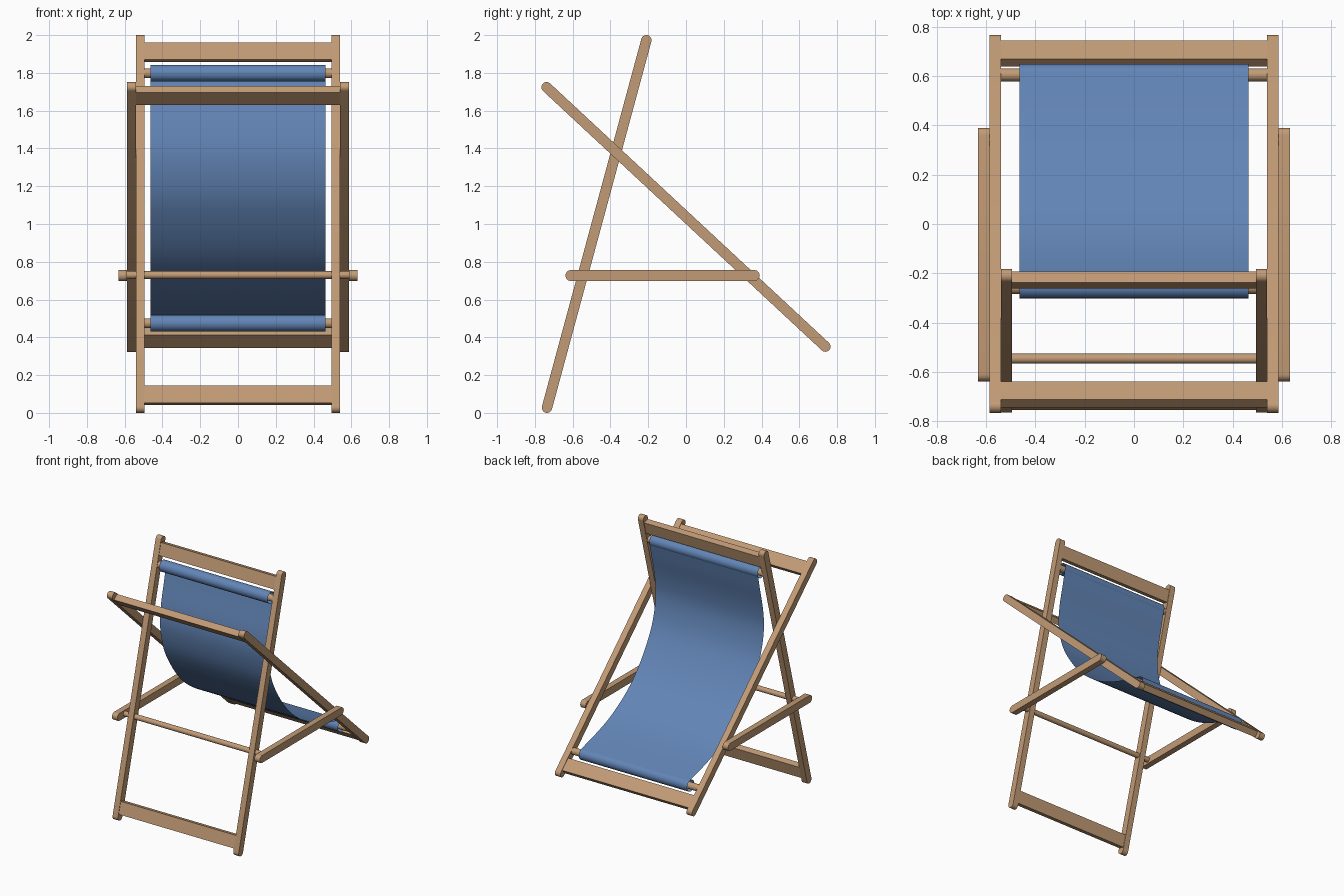
import bpy, bmesh, math
from mathutils import Vector

if "Cube" in bpy.data.objects:
    bpy.data.objects.remove(bpy.data.objects["Cube"])


def material(name, rgb):
    m = bpy.data.materials.new(name)
    m.diffuse_color = (*rgb, 1)
    m.use_nodes = True
    m.node_tree.nodes["Principled BSDF"].inputs["Base Color"].default_value = m.diffuse_color
    return m


wood = material("warm wood", (0.54, 0.33, 0.18))
blue = material("blue canvas", (0.122, 0.235, 0.47))


def finish(bm, name, mat, recalc=True):
    if recalc:
        bmesh.ops.recalc_face_normals(bm, faces=bm.faces)
    me = bpy.data.meshes.new(name)
    bm.to_mesh(me)
    bm.free()
    me.materials.append(mat)
    ob = bpy.data.objects.new(name, me)
    bpy.context.collection.objects.link(ob)
    bpy.context.view_layer.objects.active = ob
    ob.select_set(True)
    bpy.ops.object.shade_smooth_by_angle(angle=math.radians(35))
    ob.select_set(False)
    return ob


def prism(name, outline, x0, x1, mat, caps=True):
    """Extrude a closed (y, z) outline from x0 to x1."""
    bm = bmesh.new()
    a = [bm.verts.new((x0, y, z)) for y, z in outline]
    b = [bm.verts.new((x1, y, z)) for y, z in outline]
    n = len(a)
    for i in range(n):
        j = (i + 1) % n
        bm.faces.new((a[i], a[j], b[j], b[i]))
    if caps:
        bm.faces.new(a)
        bm.faces.new(b)
    return finish(bm, name, mat)


def arc(c, r, start, sweep, n, closed=False):
    k = n if closed else n + 1
    return [(c[0] + r * math.cos(start + sweep * i / n),
             c[1] + r * math.sin(start + sweep * i / n)) for i in range(k)]


def bar_pair(name, p, q, r, x0, x1):
    """Round-ended bar from p to q in the side plane, on both sides."""
    t = math.atan2(q[1] - p[1], q[0] - p[0])
    outline = (arc(q, r, t - math.pi / 2, math.pi, 12)
               + arc(p, r, t + math.pi / 2, math.pi, 12))
    prism(name + "_right", outline, x0, x1, wood)
    prism(name + "_left", outline, -x1, -x0, wood)


def on_line(p, q, z):
    f = (z - p[1]) / (q[1] - p[1])
    return (p[0] + f * (q[0] - p[0]), z)


def rail(name, p, q, z, w, t, half):
    """Flat cross rail lying in the plane of a frame."""
    c = Vector(on_line(p, q, z))
    d = (Vector(q) - Vector(p)).normalized()
    n = Vector((-d.y, d.x))
    pts = [c + d * a * w / 2 + n * b * t / 2
           for a, b in ((-1, -1), (1, -1), (1, 1), (-1, 1))]
    prism(name, [tuple(v) for v in pts], -half, half, wood)


def rod(name, c, r, half, mat=wood, caps=True):
    prism(name, arc(c, r, 0, 2 * math.pi, 28, True), -half, half, mat, caps)


# Two crossing frames and the side struts
R = 0.0275
A0, A1 = (-0.736, R), (-0.21, 2 - R)
B0, B1 = (-0.738, 1.724), (0.738, 0.351)
bar_pair("back_frame_leg", A0, A1, R, 0.494, 0.540)
bar_pair("seat_frame_leg", B0, B1, R, 0.540, 0.587)
bar_pair("side_strut", (-0.609, 0.727), (0.361, 0.727), 0.029, 0.587, 0.633)

# Flat rails at the ends of each frame
rail("back_frame_top_rail", A0, A1, 1.91, 0.095, 0.047, 0.497)
rail("back_frame_bottom_rail", A0, A1, 0.093, 0.095, 0.047, 0.497)
rail("seat_frame_top_rail", B0, B1, 1.68, 0.1, 0.047, 0.542)
rail("seat_frame_bottom_rail", B0, B1, 0.395, 0.1, 0.047, 0.542)

# Round rods and the canvas sleeves around them
top, low = on_line(A0, A1, 1.798), on_line(B0, B1, 0.475)
rod("top_canvas_rod", top, 0.026, 0.5)
rod("bottom_canvas_rod", low, 0.026, 0.545)
rod("strut_rod", on_line(A0, A1, 0.73), 0.02, 0.6)
rod("top_canvas_sleeve", top, 0.044, 0.464, blue, False)
rod("bottom_canvas_sleeve", low, 0.044, 0.464, blue, False)

# Sagging canvas seat: smooth path through a few side-profile points
path = [Vector(p) for p in (
    (top[0] + 0.043, 1.805), (-0.24, 1.68), (-0.28, 1.5), (-0.29, 1.34),
    (-0.25, 1.16), (-0.165, 1.0), (-0.05, 0.85), (0.08, 0.737),
    (0.25, 0.637), (0.42, 0.573), (low[0] + 0.01, low[1] + 0.043))]
ext = [2 * path[0] - path[1]] + path + [2 * path[-1] - path[-2]]
pts = []
for i in range(1, len(ext) - 2):
    a, b, c, d = ext[i - 1:i + 3]
    for k in range(5):
        t = k / 5
        pts.append(0.5 * (2 * b + (c - a) * t + (2 * a - 5 * b + 4 * c - d) * t ** 2
                          + (3 * b - a - 3 * c + d) * t ** 3))
pts.append(path[-1])
bm = bmesh.new()
rows = [[bm.verts.new((x, p.x, p.y)) for x in (-0.464, 0.464)] for p in pts]
for r, s in zip(rows, rows[1:]):
    bm.faces.new((r[0], s[0], s[1], r[1]))
bmesh.ops.reverse_faces(bm, faces=[f for f in bm.faces if f.normal.z < 0])
finish(bm, "canvas_seat", blue)
